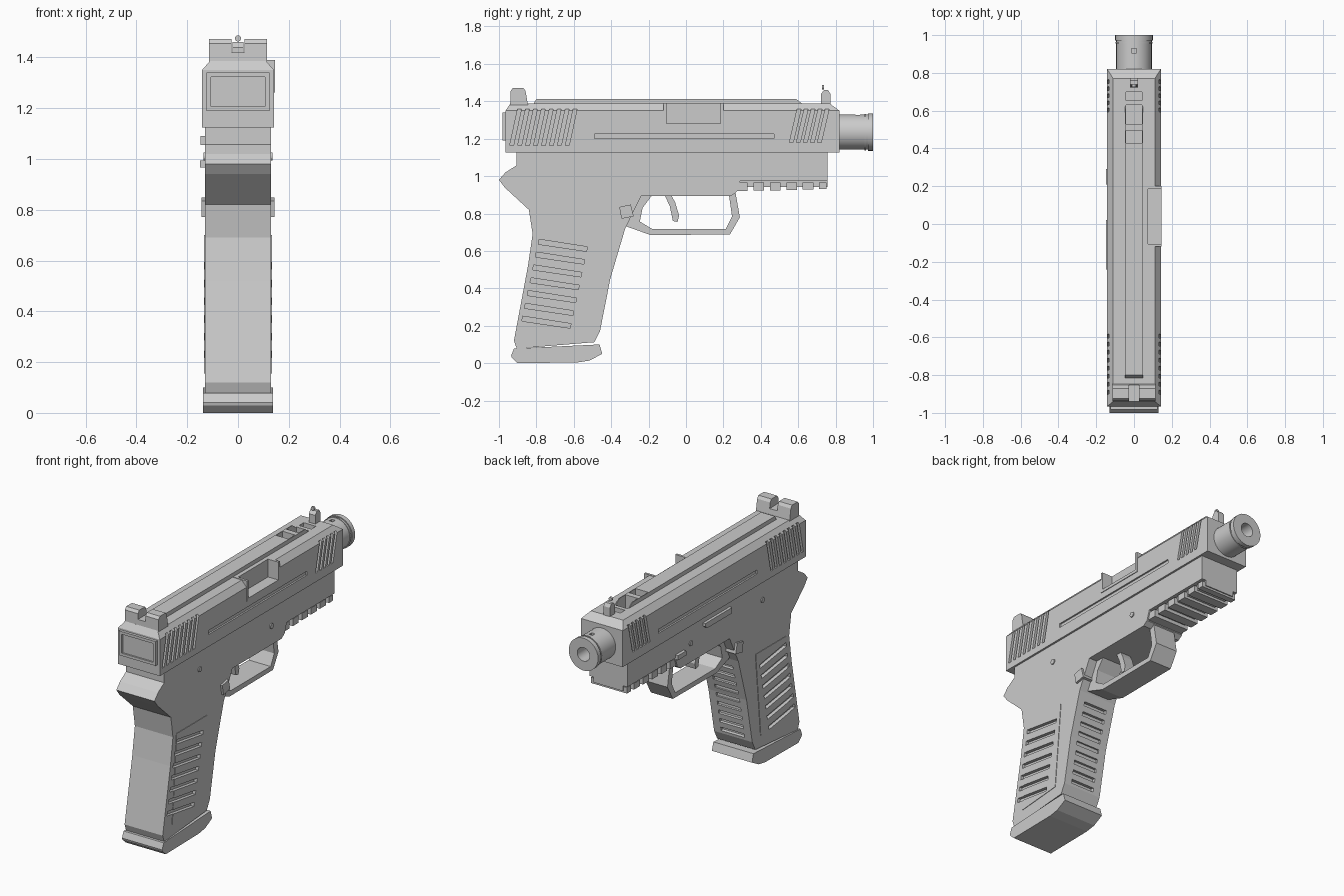
import bpy, bmesh, math
from mathutils import Vector

if "Cube" in bpy.data.objects:
    bpy.data.objects.remove(bpy.data.objects["Cube"])


def finish(name, bm):
    bmesh.ops.recalc_face_normals(bm, faces=bm.faces)
    me = bpy.data.meshes.new(name)
    bm.to_mesh(me)
    bm.free()
    ob = bpy.data.objects.new(name, me)
    bpy.context.collection.objects.link(ob)
    return ob


def add_prism(bm, pts, x0, x1):
    """Extrude a (y, z) outline from x0 to x1."""
    a = [bm.verts.new((x0, y, z)) for y, z in pts]
    b = [bm.verts.new((x1, y, z)) for y, z in pts]
    bm.faces.new(a)
    bm.faces.new(b)
    for i in range(len(a)):
        j = (i + 1) % len(a)
        bm.faces.new((a[i], a[j], b[j], b[i]))


def rect(y0, y1, z0, z1):
    return [(y0, z0), (y1, z0), (y1, z1), (y0, z1)]


def solids(name, items):
    """One object from several (outline, x0, x1) prisms."""
    bm = bmesh.new()
    for pts, x0, x1 in items:
        add_prism(bm, pts, x0, x1)
    return finish(name, bm)


def both(pts, x0, x1):
    return [(pts, x0, x1), (pts, -x1, -x0)]


def cylinder(name, r, y0, y1, z, n=32):
    """Cylinder along y, with optional smooth sides."""
    bm = bmesh.new()
    ring = [(r * math.cos(2 * math.pi * i / n), z + r * math.sin(2 * math.pi * i / n)) for i in range(n)]
    a = [bm.verts.new((x, y0, zz)) for x, zz in ring]
    b = [bm.verts.new((x, y1, zz)) for x, zz in ring]
    bm.faces.new(a)
    bm.faces.new(b)
    for i in range(n):
        j = (i + 1) % n
        bm.faces.new((a[i], a[j], b[j], b[i])).smooth = True
    return finish(name, bm)


def smooth(ob):
    bpy.ops.object.select_all(action='DESELECT')
    ob.select_set(True)
    bpy.context.view_layer.objects.active = ob
    bpy.ops.object.shade_smooth_by_angle(angle=math.radians(30))


def cut(ob, cutter, keep=False):
    m = ob.modifiers.new("cut", 'BOOLEAN')
    m.operation = 'DIFFERENCE'
    m.solver = 'EXACT'
    m.object = cutter
    cutter.hide_render = True
    bpy.context.view_layer.objects.active = ob
    bpy.ops.object.modifier_apply(modifier=m.name)
    if not keep:
        bpy.data.objects.remove(cutter)


# Slide: stacked rectangles give the chamfered top
bm = bmesh.new()
rings = []
for z, x, y0, y1 in [(1.125, .142, -.965, .82), (1.35, .142, -.965, .82), (1.387, .11, -.94, .77)]:
    rings.append([bm.verts.new(p) for p in ((-x, y0, z), (x, y0, z), (x, y1, z), (-x, y1, z))])
bm.faces.new(rings[0])
bm.faces.new(rings[-1])
for lo, hi in zip(rings, rings[1:]):
    for i in range(4):
        bm.faces.new((lo[i], lo[(i + 1) % 4], hi[(i + 1) % 4], hi[i]))
slide = finish("slide", bm)

# Slide top rib
rib = solids("slide_rib", [([(-.82, 1.38), (-.80, 1.412), (.59, 1.412), (.63, 1.38)], -.047, .047)])

# Slanted serrations and long side grooves
grooves = []
starts = [-.942 + .0425 * i for i in range(8)] + [.553 + .0375 * i for i in range(5)]
for i, y in enumerate(starts):
    z0 = 1.165 if i < 8 else 1.18
    grooves += both([(y, z0), (y + .02, z0), (y + .062, 1.36), (y + .042, 1.36)], .126, .17)
grooves += both(rect(-.49, .47, 1.2, 1.225), .132, .17)
cut(slide, solids("groove_cutter", grooves))

# Top vents
vents = solids("vent_cutter", [(rect(a, b, 1.33, 1.5), -.042, .042)
                               for a, b in ((.43, .495), (.53, .63), (.655, .70))])
cut(slide, vents, keep=True)
cut(rib, vents)

# Ejection port frame with pocket
port_block = solids("ejection_port", [(rect(-.12, .2, 1.262, 1.39), .05, .146)])
pocket = solids("pocket_cutter", [(rect(-.105, .185, 1.28, 1.5), .075, .2)])
cut(slide, pocket, keep=True)
cut(port_block, pocket)

# Rear plate with raised rim
plate = solids("rear_plate", [(rect(-.982, -.96, 1.19, 1.34), -.125, .125)])
cut(plate, solids("plate_cutter", [(rect(-1.1, -.972, 1.207, 1.323), -.106, .106)]))

# Barrel, muzzle collar, bore and small top holes
barrel = cylinder("barrel", .094, .78, .985, 1.235)
collar = cylinder("muzzle_collar", .1, .972, 1.0, 1.235)
lip = cylinder("barrel_band", .098, .955, .963, 1.235)
bore = cylinder("bore_cutter", .042, .7, 1.1, 1.235)
for ob in (barrel, collar, lip):
    cut(ob, bore, keep=True)
bpy.data.objects.remove(bore)
cut(barrel, solids("hole_cutter", [(rect(.905, .93, 1.3, 1.4), -.012, .012)]))
for ob in (barrel, collar, lip):
    smooth(ob)

# Sights
rear_sight = solids("rear_sight", [([(-.94, 1.38), (-.938, 1.455), (-.925, 1.472), (-.87, 1.472),
                                     (-.858, 1.455), (-.845, 1.38)], -.115, .115)])
cut(rear_sight, solids("notch_cutter", [(rect(-1, -.8, 1.42, 1.6), -.026, .026)]))
solids("front_sight", [([(.722, 1.38), (.722, 1.44), (.738, 1.46), (.76, 1.46), (.772, 1.44), (.772, 1.38)],
                        -.022, .022)])
smooth(cylinder("front_sight_dot", .012, .726, .738, 1.475, 16))

# Frame and grip in one outline
frame = solids("frame", [([(-.905, 1.125), (-.905, 1.058), (-.965, 1.02), (-1, .98), (-.97, .94), (-.84, .82),
                           (-.82, .69), (-.845, .52), (-.92, .12), (-.905, .078), (-.49, .112), (-.46, .17),
                           (-.405, .45), (-.325, .72), (-.24, .893), (.24, .893), (.27, .915), (.29, .975),
                           (.757, .975), (.757, 1.125)], -.13, .13)])

# Grip grooves: side slots on the panels and short slots on the front strap
slots = []
for i in range(7):
    y, z = -.79 - .0145 * i, .648 - .0685 * i
    slots += both([(y, z - .012), (y + .258, z - .05), (y + .262, z - .026), (y + .004, z + .014)], .112, .2)
for i in range(9):
    t = i / 8
    z = .66 - .46 * t
    y = -.343 - .112 * t
    slots.append(([(y - .02, z - .01), (y + .05, z - .022), (y + .05, z + .002), (y - .02, z + .014)], -.08, .08))
slot_cutter = solids("slot_cutter", slots)
cut(frame, slot_cutter, keep=True)
outline = [(-.787, .70), (-.49, .70), (-.54, .18), (-.83, .155)]
for name, x0, x1 in (("grip_panel_right", .12, .133), ("grip_panel_left", -.133, -.12)):
    cut(solids(name, [(outline, x0, x1)]), slot_cutter, keep=True)
bpy.data.objects.remove(slot_cutter)

# Magazine floor plate
solids("magazine_base", [([(-.935, .04), (-.92, .078), (-.462, .1), (-.448, .05), (-.515, .014),
                           (-.58, .004), (-.9, 0), (-.932, .03)], -.137, .137)])

# Trigger guard and trigger
solids("trigger_guard", [([(-.33, .735), (-.19, .685), (.235, .688), (.288, .78), (.265, .91), (.228, .91),
                           (.246, .785), (.212, .717), (-.18, .717), (-.247, .757), (-.232, .83),
                           (-.18, .9), (-.26, .9)], -.075, .075)])
solids("trigger", [([(-.115, .9), (-.087, .84), (-.07, .76), (-.045, .755), (-.037, .79), (-.058, .86),
                     (-.08, .9)], -.035, .035)])

# Accessory rail with cross teeth
solids("rail_base", [(rect(.22, .757, .942, .98), -.1, .1)])
solids("rail_teeth", [(rect(.272 + .088 * i, .33 + .088 * i, .92 + .002 * i, .966), -.122, .122)
                      for i in range(5)] + [(rect(.712, .75, .93, .966), -.122, .122)])

# Magazine catch, slide stop, takedown lever and pins
solids("magazine_catch", [([(-.357, .835), (-.345, .772), (-.28, .785), (-.295, .848)], -.143, .143)])
solids("slide_stop", [([(-.24, 1.055), (.0, 1.055), (.02, 1.07), (.02, 1.09), (-.24, 1.09)], -.147, -.12)])
solids("takedown_lever", [(rect(.21, .29, .967, .995), -.149, -.12)])
for name, y in (("rear_pin", -.56), ("front_pin", .14)):
    r = .016
    solids(name, [([(y + r * math.cos(a * math.pi / 8), 1.01 + r * math.sin(a * math.pi / 8))
                    for a in range(16)], -.136, .136)])
